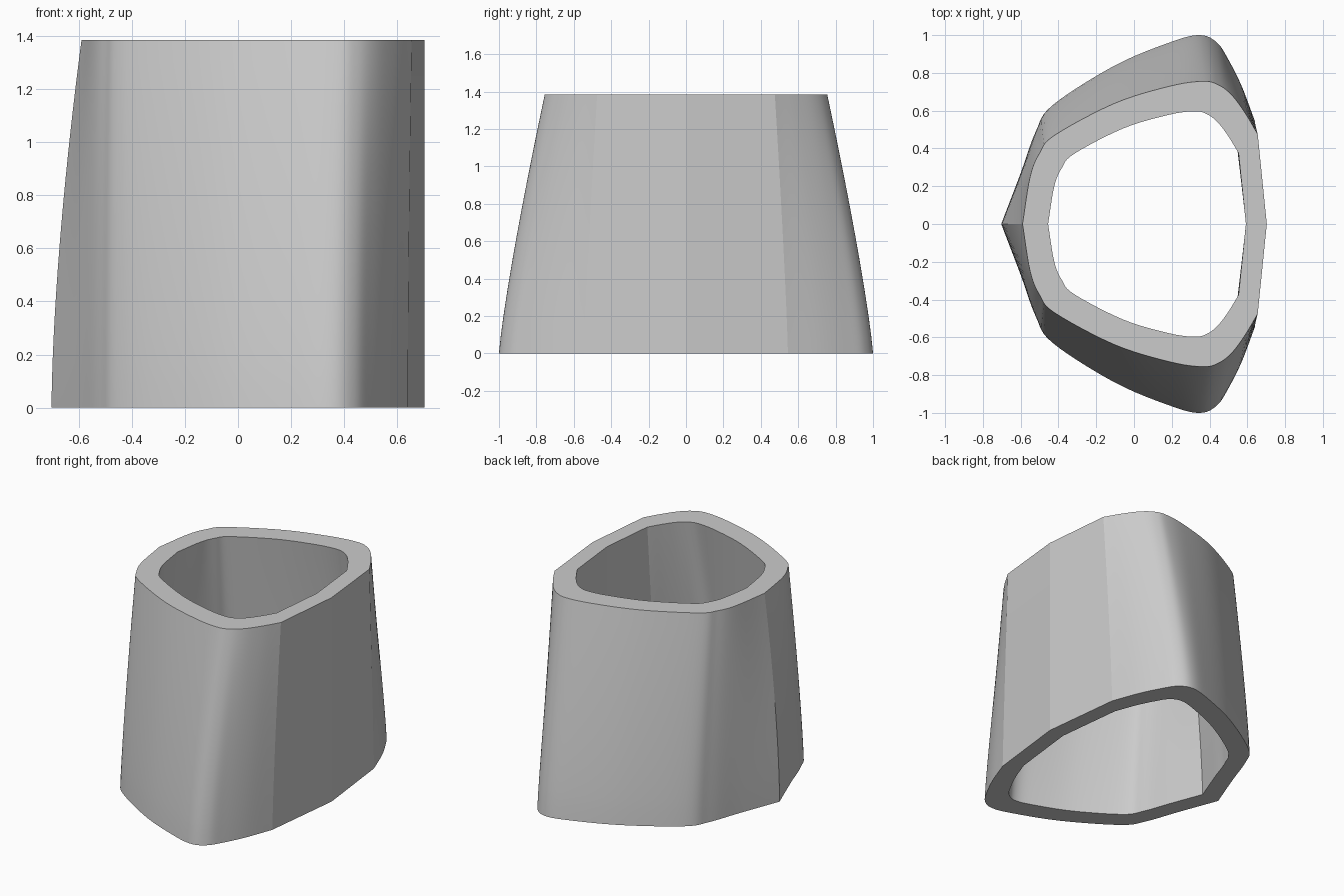
import bpy, bmesh, math
from mathutils import Vector

if "Cube" in bpy.data.objects:
    bpy.data.objects.remove(bpy.data.objects["Cube"], do_unlink=True)

HEIGHT, LEVELS, STEPS = 1.385, 16, 6

# Half outlines: from the tip on -x round the shoulder to the flat +x wall
BASE = [(-.703, 0), (-.6, .27), (-.52, .49), (-.43, .63), (-.1, .84), (.2, .965),
        (.35, 1), (.44, .96), (.5, .87), (.57, .73), (.64, .545)]
RIM = [(-.59, 0), (-.55, .25), (-.5, .375), (-.42, .47), (-.1, .64), (.2, .732),
       (.37, .755), (.45, .735), (.52, .68), (.59, .585), (.655, .475)]
WALL_X = .703


def outline(points):
    """Smooth the half outline, add the wall centre and mirror it in y."""
    p = [Vector(q) for q in points]
    p = [2 * p[0] - p[1]] + p + [2 * p[-1] - p[-2]]
    half = []
    for a, b, c, d in zip(p, p[1:], p[2:], p[3:]):
        for i in range(STEPS):
            t = i / STEPS
            half.append(b + (c - a) * t / 2 + (2 * a - 5 * b + 4 * c - d) * t**2 / 2
                        + (3 * b - a - 3 * c + d) * t**3 / 2)
    half.append(p[-2])
    mirrored = [Vector((q.x, -q.y)) for q in reversed(half[1:])]
    return half + [Vector((WALL_X, 0))] + mirrored


base, rim = outline(BASE), outline(RIM)


def ring(bm, t, inner):
    """One horizontal loop of the bulging outer or inner wall."""
    verts = []
    for b, r in zip(base, rim):
        x = b.x + (r.x - b.x) * t**1.6
        y = b.y + (r.y - b.y) * t**1.2
        if inner:
            x = x * (.83 - .02 * t) + .01 + .013 * t
            y *= .83 - .04 * t
        verts.append(bm.verts.new((x, y, HEIGHT * t)))
    return verts


# Sleeve: up the outside, across the rim, down the inside and closed below
bm = bmesh.new()
ts = [i / LEVELS for i in range(LEVELS + 1)]
rings = [ring(bm, t, False) for t in ts] + [ring(bm, t, True) for t in reversed(ts)]
n = len(base)
for lower, upper in zip(rings, rings[1:] + rings[:1]):
    for i in range(n):
        j = (i + 1) % n
        bm.faces.new((lower[i], lower[j], upper[j], upper[i]))
bmesh.ops.recalc_face_normals(bm, faces=bm.faces)
mesh = bpy.data.meshes.new("tapered_sleeve")
bm.to_mesh(mesh)
bm.free()
sleeve = bpy.data.objects.new("tapered_sleeve", mesh)
bpy.context.collection.objects.link(sleeve)

# Plain grey material
grey = bpy.data.materials.new("plain grey")
grey.use_nodes = True
colour = (.6, .6, .6, 1)
grey.diffuse_color = colour
grey.node_tree.nodes["Principled BSDF"].inputs["Base Color"].default_value = colour
mesh.materials.append(grey)

# Smooth walls with crisp rims and wall corners
bpy.ops.object.select_all(action='DESELECT')
sleeve.select_set(True)
bpy.context.view_layer.objects.active = sleeve
bpy.ops.object.shade_smooth_by_angle(angle=math.radians(10))
